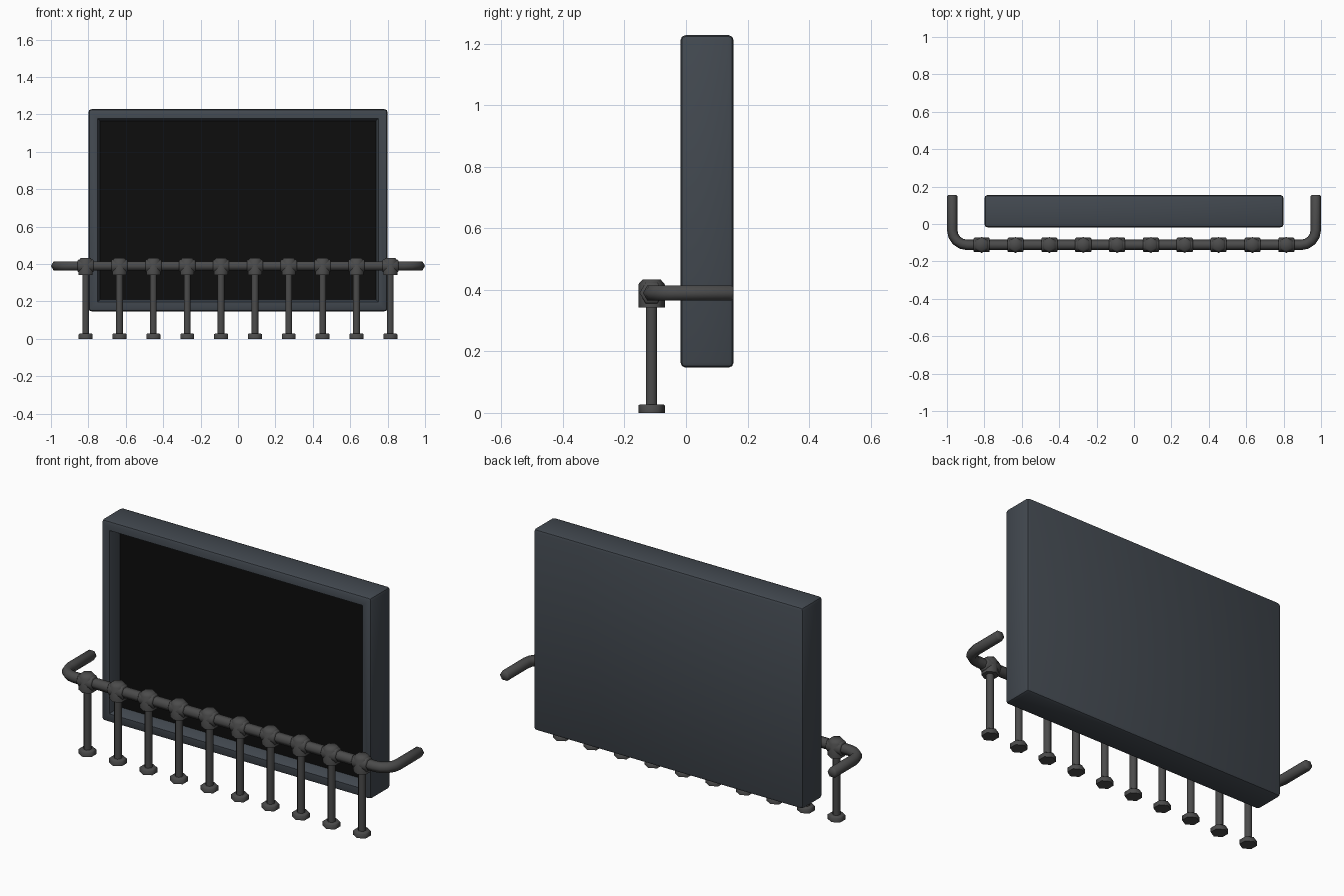
import bpy, bmesh, math
from mathutils import Vector, Matrix

if "Cube" in bpy.data.objects:
    bpy.data.objects.remove(bpy.data.objects["Cube"])

def mat(name, c):
    m = bpy.data.materials.new(name)
    m.diffuse_color = (*c, 1)
    m.use_nodes = True
    m.node_tree.nodes["Principled BSDF"].inputs["Base Color"].default_value = m.diffuse_color
    return m

CASE = mat("case_slate", (0.055, 0.066, 0.08))
GLASS = mat("screen_black", (0.004, 0.004, 0.004))
METAL = mat("rail_metal", (0.07, 0.07, 0.07))

def finish(bm, name, material, angle=50):
    bmesh.ops.recalc_face_normals(bm, faces=bm.faces)
    me = bpy.data.meshes.new(name)
    bm.to_mesh(me)
    bm.free()
    me.materials.append(material)
    ob = bpy.data.objects.new(name, me)
    bpy.context.collection.objects.link(ob)
    bpy.ops.object.select_all(action='DESELECT')
    bpy.context.view_layer.objects.active = ob
    ob.select_set(True)
    bpy.ops.object.shade_smooth_by_angle(angle=math.radians(angle))
    return ob

def skin(bm, rings):
    """Join vertex rings into a capped tube."""
    vs = [[bm.verts.new(p) for p in r] for r in rings]
    n = len(vs[0])
    for a, b in zip(vs, vs[1:]):
        for i in range(n):
            j = (i + 1) % n
            bm.faces.new((a[i], a[j], b[j], b[i]))
    bm.faces.new(vs[0])
    bm.faces.new(vs[-1])

def lathe(bm, profile, sides, matrix, turn=0.0):
    skin(bm, [[matrix @ Vector((r * math.cos(turn + i * math.tau / sides),
                                r * math.sin(turn + i * math.tau / sides), z))
               for i in range(sides)] for r, z in profile])

# Screen housing: rounded slab with a recessed, tapered opening
Y0, Y1, Z0, Z1 = -0.018, 0.155, 0.147, 1.228
bm = bmesh.new()
bmesh.ops.create_cube(bm, size=1, matrix=Matrix.Translation((0, (Y0 + Y1) / 2, (Z0 + Z1) / 2))
                      @ Matrix.Diagonal((1.6, Y1 - Y0, Z1 - Z0, 1)))
bmesh.ops.bevel(bm, geom=bm.edges[:], offset=0.017, segments=2, profile=0.5, affect='EDGES')
front = min(bm.faces, key=lambda f: f.calc_center_median().y - f.calc_area())
front = max((f for f in bm.faces if f.normal.y < -0.9), key=lambda f: f.calc_area())
bmesh.ops.inset_region(bm, faces=[front], thickness=0.045)
for thick, depth in ((0.005, -0.006), (0.014, -0.064)):
    bmesh.ops.inset_region(bm, faces=[front], thickness=thick)
    bmesh.ops.translate(bm, verts=front.verts[:], vec=(0, -depth, 0))
screen_pts = [v.co.copy() for v in front.verts]
bmesh.ops.delete(bm, geom=[front], context='FACES_ONLY')
finish(bm, "screen_housing", CASE, 40)

# Screen panel filling the recess
bm = bmesh.new()
bm.faces.new([bm.verts.new(p) for p in screen_pts])
finish(bm, "screen_panel", GLASS)

# Handrail: six-sided tube with both ends turned back
YR, ZR, XE, R, BEND = -0.112, 0.39, 0.972, 0.028, 0.08
half = [(XE, 0.155, 0.8), (XE, 0.147, 1.0)]
tan = [Vector((0, -1, 0))] * 2
for k in range(5):
    a = k * math.pi / 8
    half.append((XE - BEND + BEND * math.cos(a), YR + BEND - BEND * math.sin(a), 1.0))
    tan.append(Vector((-math.sin(a), -math.cos(a), 0)))
path = half + [(-x, y, s) for x, y, s in reversed(half)]
tangents = tan + [Vector((t.x, -t.y, 0)) for t in reversed(tan)]
rings = []
for (x, y, s), t in zip(path, tangents):
    side = t.cross(Vector((0, 0, 1)))
    rings.append([Vector((x, y, ZR)) + side * (R * s * math.cos(i * math.pi / 3))
                  + Vector((0, 0, R * s * math.sin(i * math.pi / 3))) for i in range(6)])
bm = bmesh.new()
skin(bm, rings)
finish(bm, "handrail", METAL, 65)

# Posts: foot, upright, and tee joint around the rail
for n in range(10):
    x = (n - 4.5) * 0.181
    base = Matrix.Translation((x, YR, 0))
    bm = bmesh.new()
    lathe(bm, [(0.043, 0), (0.043, 0.024), (0.038, 0.028)], 6, base, math.pi / 2)
    lathe(bm, [(0.0195, 0.02), (0.0195, 0.36)], 8, base, math.pi / 8)
    lathe(bm, [(0.043, 0.342), (0.043, 0.418), (0.03, 0.433)], 6, base, math.pi / 2)
    across = Matrix.Translation((x, YR, ZR)) @ Matrix.Rotation(math.pi / 2, 4, 'Y')
    lathe(bm, [(0.034, -0.043), (0.039, -0.038), (0.039, 0.038), (0.034, 0.043)], 6, across, math.pi / 2)
    finish(bm, f"rail_post_{n + 1}", METAL, 65)
